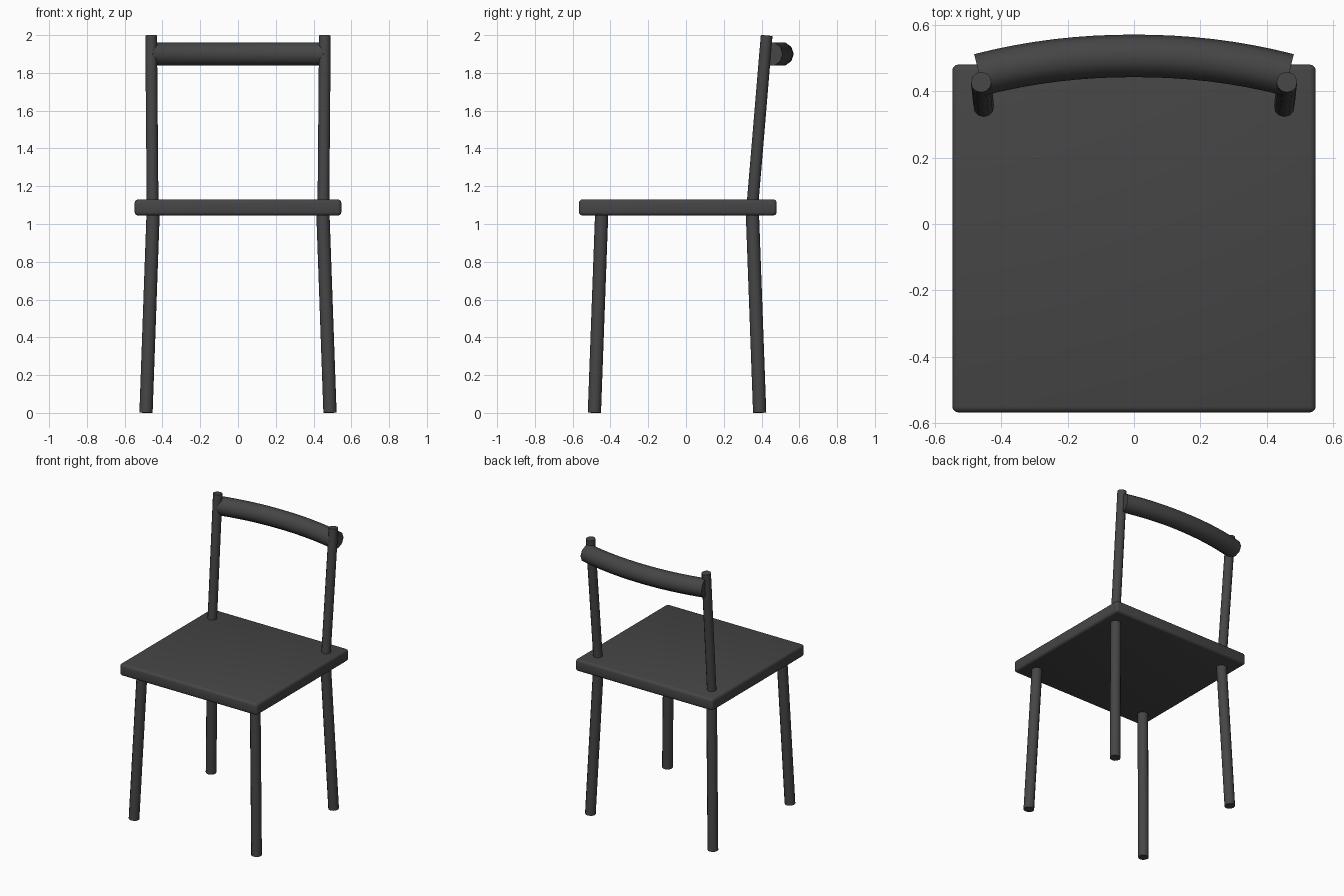
import bpy, bmesh, math
from mathutils import Vector

cube = bpy.data.objects.get("Cube")
if cube:
    bpy.data.objects.remove(cube, do_unlink=True)

# Single dark grey finish
grey = bpy.data.materials.new("dark grey")
grey.use_nodes = True
colour = (0.06, 0.06, 0.06, 1)
grey.diffuse_color = colour
grey.node_tree.nodes["Principled BSDF"].inputs["Base Color"].default_value = colour


def add_part(name, bm):
    bmesh.ops.recalc_face_normals(bm, faces=bm.faces)
    mesh = bpy.data.meshes.new(name)
    bm.to_mesh(mesh)
    bm.free()
    mesh.materials.append(grey)
    obj = bpy.data.objects.new(name, mesh)
    bpy.context.collection.objects.link(obj)
    bpy.ops.object.select_all(action="DESELECT")
    obj.select_set(True)
    bpy.context.view_layer.objects.active = obj
    bpy.ops.object.shade_smooth_by_angle(angle=math.radians(40))
    return obj


def tube(name, path, radius, sides):
    """Capped round bar swept along a path in planes facing its direction."""
    path = [Vector(p) for p in path]
    bm = bmesh.new()
    rings = []
    for i, p in enumerate(path):
        along = (path[min(i + 1, len(path) - 1)] - path[max(i - 1, 0)]).normalized()
        side = (Vector((0, 1, 0)) - along * along.y).normalized()
        up = along.cross(side)
        angles = [math.tau * k / sides for k in range(sides)]
        rings.append([bm.verts.new(p + radius * (side * math.cos(a) + up * math.sin(a)))
                      for a in angles])
    for low, high in zip(rings, rings[1:]):
        for k in range(sides):
            n = (k + 1) % sides
            bm.faces.new((low[k], low[n], high[n], high[k]))
    bm.faces.new(rings[0])
    bm.faces.new(rings[-1])
    return add_part(name, bm)


# Seat slab with softened edges
bm = bmesh.new()
bmesh.ops.create_cube(bm, size=1)
for v in bm.verts:
    v.co = Vector((v.co.x * 1.094, v.co.y * 1.047 - 0.0435, v.co.z * 0.085 + 1.0875))
bmesh.ops.bevel(bm, geom=bm.edges[:], offset=0.018, segments=3, profile=0.5,
                affect="EDGES")
add_part("seat", bm)

# Splayed legs and raked back posts, mirrored left and right
for label, s in (("left", 1), ("right", -1)):
    tube(f"front_leg_{label}", [(s * 0.487, -0.485, 0.001), (s * 0.449, -0.446, 1.07)],
         0.035, 12)
    tube(f"back_leg_{label}", [(s * 0.487, 0.39, 0.001), (s * 0.449, 0.351, 1.07)],
         0.035, 12)
    tube(f"back_post_{label}", [(s * 0.452, 0.351, 1.09), (s * 0.46, 0.427, 1.998)],
         0.031, 12)

# Curved top rail bowing backwards
half, steps = 0.466, 16
rail = []
for i in range(steps + 1):
    x = half * (2 * i / steps - 1)
    rail.append((x, 0.506 - 0.057 * abs(x / half) ** 2.1, 1.9))
tube("top_rail", rail, 0.064, 10)
